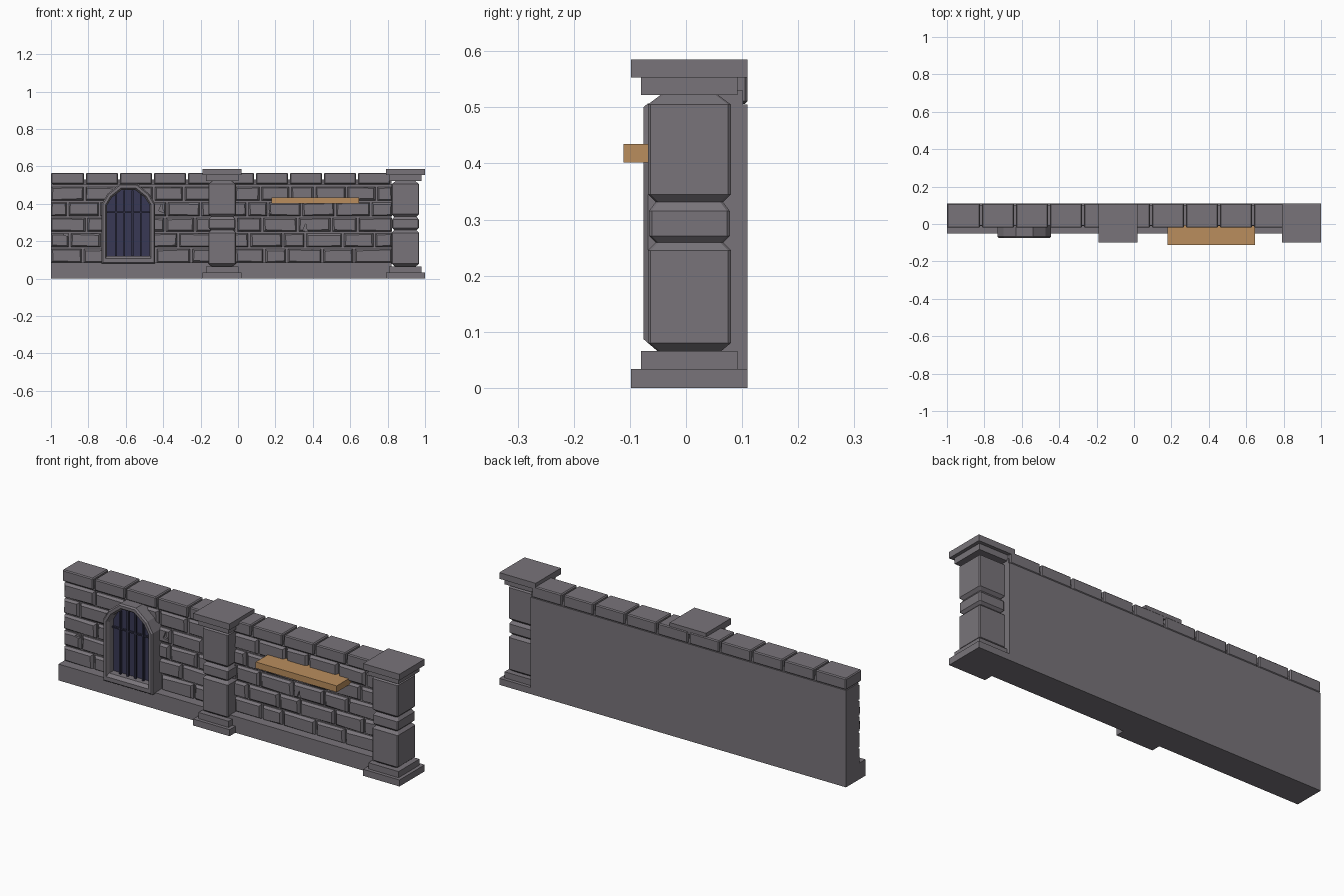
import bpy, bmesh, random
from mathutils import Vector

if "Cube" in bpy.data.objects:
    bpy.data.objects.remove(bpy.data.objects["Cube"])

random.seed(4)
BACK = 0.11


def material(name, rgb):
    m = bpy.data.materials.new(name)
    m.diffuse_color = (*rgb, 1)
    m.use_nodes = True
    m.node_tree.nodes["Principled BSDF"].inputs["Base Color"].default_value = m.diffuse_color
    return m


WOOD = material("wood", (0.49, 0.27, 0.11))
GLASS = material("glass", (0.04, 0.04, 0.09))
STEEL = material("dark_steel", (0.03, 0.03, 0.06))
STONE = material("stone", (0.19, 0.175, 0.195))


def finish(name, bm, mat=STONE):
    bmesh.ops.recalc_face_normals(bm, faces=bm.faces)
    me = bpy.data.meshes.new(name)
    bm.to_mesh(me)
    bm.free()
    ob = bpy.data.objects.new(name, me)
    bpy.context.collection.objects.link(ob)
    me.materials.append(mat)
    return ob


def add_box(bm, x, y, z):
    verts = bmesh.ops.create_cube(bm, size=1)["verts"]
    for v in verts:
        v.co = Vector([(a + b) / 2 + c * (b - a) for c, (a, b) in zip(v.co, (x, y, z))])
    return verts


def box(name, x, y, z, mat=STONE):
    bm = bmesh.new()
    add_box(bm, x, y, z)
    return finish(name, bm, mat)


def bridge(bm, rings, closed=False):
    n = len(rings[0])
    pairs = list(zip(rings, rings[1:])) + ([(rings[-1], rings[0])] if closed else [])
    for a, b in pairs:
        for i in range(n):
            bm.faces.new((a[i], a[(i + 1) % n], b[(i + 1) % n], b[i]))


# Wall core and plinth
box("wall_core", (-1, 0.82), (0.008, BACK), (0, 0.505))
box("plinth", (-1, 0.82), (-0.05, BACK), (0, 0.085))

# Brick courses: chamfered, slightly uneven stones
courses = [
    [-1, -.83, -.63, -.44, -.25, -.02, .14, .26, .45, .62, .83],
    [-1, -.90, -.73, -.50, -.32, -.14, .06, .24, .36, .56, .73, .83],
    [-1, -.81, -.60, -.39, -.23, -.01, .13, .32, .50, .64, .83],
    [-1, -.91, -.74, -.56, -.38, -.20, .05, .16, .34, .52, .71, .83],
    [-1, -.82, -.65, -.45, -.29, -.02, .12, .28, .41, .58, .74, .83],
]


def add_brick(bm, x0, x1, z0, z1):
    def ring(inset, y, jitter=0.0):
        j = lambda: random.uniform(-jitter, jitter)
        return [bm.verts.new((x + j(), y, z + j())) for x, z in
                ((x0 + inset, z0 + inset), (x1 - inset, z0 + inset),
                 (x1 - inset, z1 - inset), (x0 + inset, z1 - inset))]
    rings = [ring(0, 0.02), ring(0, 0.0), ring(0.008, -0.012, 0.003)]
    bridge(bm, rings)
    bm.faces.new(rings[-1])
    bm.faces.new(rings[0])


for row, joints in enumerate(courses):
    bm = bmesh.new()
    z = 0.085 + row * 0.083
    for a, b in zip(joints, joints[1:]):
        add_brick(bm, a + (0.006 if a > -1 else 0), b - 0.006, z, z + 0.074)
    bricks = finish(f"brick_course_{row + 1}", bm)
    # Chipped notches in a few stones
    for crack_row, cx, cz in ((2, 0.36, 0.27), (3, -0.41, 0.375), (1, -0.92, 0.247), (3, 0.16, 0.37)):
        if crack_row != row:
            continue
        bm = bmesh.new()
        outline = [(-.014, -.014), (.018, -.022), (.004, .002), (.002, .026)]
        rings = [[bm.verts.new((cx + u, y, cz + v)) for u, v in outline] for y in (-0.03, -0.002)]
        bridge(bm, rings)
        for r in rings:
            bm.faces.new(r)
        cutter = finish("chip_cutter", bm)
        cutter.hide_render = cutter.hide_viewport = True
        mod = bricks.modifiers.new("chip", "BOOLEAN")
        mod.object = cutter
        mod.solver = "EXACT"

# Coping stones along the top
pitch = 2 / 11
bm = bmesh.new()
for i in range(10):
    a = -1 + i * pitch
    add_box(bm, (a + (0.005 if i else 0), a + pitch - 0.005), (-0.02, BACK), (0.506, 0.566))
coping = finish("coping_stones", bm)
bev = coping.modifiers.new("bevel", "BEVEL")
bev.width, bev.segments = 0.005, 1
box("coping_bed", (-0.99, 0.82), (-0.008, BACK - 0.008), (0.5, 0.53))


# Pillars: lofted shaft with three bulging drums, stepped base and cap
def pillar(name, cx, back):
    bm = bmesh.new()
    levels = [(0.064, .055), (0.08, .074), (0.245, .074), (0.259, .06),
              (0.271, .072), (0.315, .072), (0.331, .06), (0.345, .074),
              (0.505, .074), (0.523, .05)]
    rings = []
    for z, h in levels:
        c = 0.005
        pts = [(h, h - c), (h - c, h), (c - h, h), (-h, h - c),
               (-h, c - h), (c - h, -h), (h - c, -h), (h, c - h)]
        rings.append([bm.verts.new((cx + x, 0.006 + y, z)) for x, y in pts])
    bridge(bm, rings)
    bm.faces.new(rings[0])
    bm.faces.new(rings[-1])
    finish(name + "_shaft", bm)
    for part, h, y0, y1, z in (("base_lower", .105, -.098, back, (0, .034)),
                               ("base_upper", .087, -.08, .092, (.034, .066)),
                               ("cap_lower", .087, -.08, .092, (.522, .553)),
                               ("cap_upper", .105, -.098, back, (.553, .585))):
        box(f"{name}_{part}", (cx - h, cx + h), (y0, y1), z)


pillar("middle_pillar", -0.085, 0.106)
pillar("end_pillar", 0.895, BACK)


# Arched window: ring frame with chamfers, pane and bars
WX = -0.586


def arch(w, z0, spring, top):
    s = top - spring
    half = [(w, z0), (w, spring), (w * 0.78, spring + s * 0.5), (w * 0.32, top)]
    return half + [(-x, z) for x, z in reversed(half)]


bm = bmesh.new()
outer, edge = arch(.143, .08, .40, .507), arch(.136, .087, .398, .50)
lip, inner = arch(.122, .108, .395, .485), arch(.114, .122, .392, .474)
rings = [[bm.verts.new((WX + x, y, z)) for x, z in shape] for shape, y in
         ((outer, 0.02), (outer, -0.068), (edge, -0.076), (lip, -0.076), (inner, -0.06), (inner, 0.02))]
bridge(bm, rings, closed=True)
finish("window_frame", bm)

bm = bmesh.new()
bm.faces.new([bm.verts.new((WX + x, -0.025, z)) for x, z in arch(.116, .118, .394, .477)])
bmesh.ops.solidify(bm, geom=bm.faces[:], thickness=0.01)
finish("window_pane", bm, GLASS)

bm = bmesh.new()
for dx, top in ((-.066, .45), (-.022, .472), (.022, .472), (.066, .45)):
    add_box(bm, (WX + dx - .005, WX + dx + .005), (-0.042, -0.032), (.118, top))
add_box(bm, (WX - .115, WX + .115), (-0.04, -0.03), (.352, .359))
finish("window_bars", bm, STEEL)

# Wooden shelf
box("shelf", (0.18, 0.647), (-0.111, 0.005), (0.402, 0.435), WOOD)
